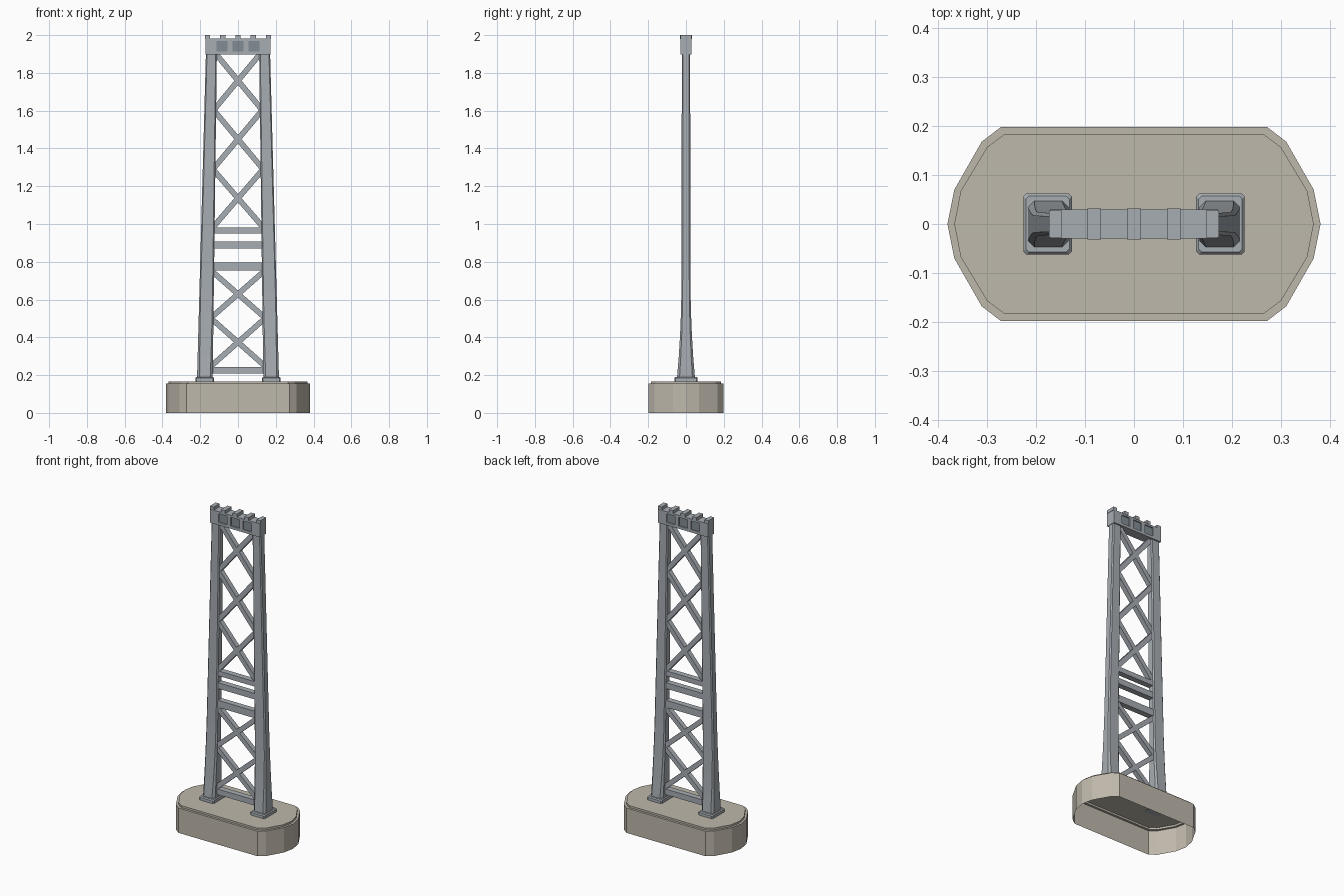
import bpy, bmesh, math
from mathutils import Matrix

if "Cube" in bpy.data.objects:
    bpy.data.objects.remove(bpy.data.objects["Cube"])


def material(name, rgb):
    m = bpy.data.materials.new(name)
    m.diffuse_color = (*rgb, 1)
    m.use_nodes = True
    m.node_tree.nodes["Principled BSDF"].inputs["Base Color"].default_value = m.diffuse_color
    return m


STONE = material("stone", (0.52, 0.48, 0.41))
STEEL = material("steel", (0.39, 0.42, 0.45))
DARK = material("dark_steel", (0.22, 0.26, 0.30))


def finish(bm, name, mat):
    bmesh.ops.recalc_face_normals(bm, faces=bm.faces)
    me = bpy.data.meshes.new(name)
    bm.to_mesh(me)
    bm.free()
    me.materials.append(mat)
    ob = bpy.data.objects.new(name, me)
    bpy.context.collection.objects.link(ob)
    return ob


def loft(name, rings, mat, bottom=True):
    """Skin a stack of equal-length rings and cap the ends."""
    bm = bmesh.new()
    vs = [[bm.verts.new(p) for p in r] for r in rings]
    n = len(vs[0])
    for a, b in zip(vs, vs[1:]):
        for i in range(n):
            j = (i + 1) % n
            bm.faces.new((a[i], a[j], b[j], b[i]))
    bm.faces.new(vs[-1])
    if bottom:
        bm.faces.new(vs[0][::-1])
    return finish(bm, name, mat)


def box(name, x0, x1, y, z0, z1, mat=STEEL):
    """Box symmetric in y."""
    bm = bmesh.new()
    bmesh.ops.create_cube(bm, size=1, matrix=Matrix.Translation(((x0 + x1) / 2, 0, (z0 + z1) / 2))
                          @ Matrix.Diagonal((x1 - x0, 2 * y, z1 - z0, 1)))
    return finish(bm, name, mat)


def bar(name, a, b, width, y):
    """Flat bar in the xz plane from a to b."""
    dx, dz = b[0] - a[0], b[1] - a[1]
    bm = bmesh.new()
    bmesh.ops.create_cube(bm, size=1, matrix=Matrix.Translation(((a[0] + b[0]) / 2, 0, (a[1] + b[1]) / 2))
                          @ Matrix.Rotation(-math.atan2(dz, dx), 4, 'Y')
                          @ Matrix.Diagonal((math.hypot(dx, dz), 2 * y, width, 1)))
    return finish(bm, name, STEEL)


def octagon(x0, x1, y, c, z):
    """Rectangle with cut corners."""
    return [(x0 + c, -y, z), (x1 - c, -y, z), (x1, -y + c, z), (x1, y - c, z),
            (x1 - c, y, z), (x0 + c, y, z), (x0, y - c, z), (x0, -y + c, z)]


# Pier: faceted oval, open underneath, with a slightly inset top slab
def oval(quarter, z):
    right = [(x, -y) for x, y in quarter] + [(x, y) for x, y in quarter[-2::-1]]
    return [(x, y, z) for x, y in right] + [(-x, -y, z) for x, y in right]


outer = [(0.272, 0.198), (0.311, 0.168), (0.367, 0.07), (0.381, 0)]
inner = [(0.264, 0.184), (0.300, 0.157), (0.354, 0.067), (0.367, 0)]
loft("pier", [oval(outer, 0), oval(outer, 0.155), oval(inner, 0.155), oval(inner, 0.167)],
     STONE, bottom=False)


# Legs lean inwards, flaring in depth towards the foot
def leg_x(z):
    t = (z - 0.18) / 1.72
    return 0.134 - 0.022 * t, 0.217 - 0.047 * t


leg_profile = [(0.18, 0.048), (0.30, 0.038), (0.42, 0.031), (0.52, 0.027), (0.64, 0.024), (1.90, 0.022)]
for s, side in ((-1, "left"), (1, "right")):
    rings = []
    for z, y in leg_profile:
        a, b = sorted(s * v for v in leg_x(z))
        rings.append(octagon(a, b, y, y * 0.28, z))
    loft(side + "_leg", rings, STEEL)
    a, b = sorted((s * 0.127, s * 0.226))
    loft(side + "_foot", [octagon(a, b, 0.062, 0.006, 0.165),
                          octagon(a, b, 0.062, 0.006, 0.184),
                          octagon(a + 0.005, b - 0.005, 0.057, 0.006, 0.19)], STEEL)

# Horizontal struts
for z0, z1 in ((0.208, 0.243), (0.753, 0.797), (0.870, 0.907), (0.950, 0.981)):
    x = leg_x((z0 + z1) / 2)[0] + 0.008
    box("strut", -x, x, 0.018, z0, z1)

# Crossed braces, panel by panel
for levels in ((0.243, 0.502, 0.753), (0.978, 1.29, 1.603, 1.91)):
    for z0, z1 in zip(levels, levels[1:]):
        lo, hi = leg_x(z0)[0] + 0.008, leg_x(z1)[0] + 0.008
        for s in (-1, 1):
            bar("cross_brace", (-s * lo, z0 + 0.006), (s * hi, z1 - 0.006), 0.029, 0.015)

# Portal head: rails and posts framing three recessed panels
box("head_bottom_rail", -0.172, 0.172, 0.030, 1.897, 1.914)
box("head_top_rail", -0.172, 0.172, 0.030, 1.968, 1.981)
for s in (-1, 1):
    a, b = sorted((s * 0.115, s * 0.172))
    box("head_end_post", a, b, 0.030, 1.914, 1.968)
    a, b = sorted((s * 0.030, s * 0.055))
    box("head_post", a, b, 0.030, 1.914, 1.968)
for x in (-0.085, 0, 0.085):
    box("head_panel", x - 0.031, x + 0.031, 0.023, 1.913, 1.969, DARK)

# Raised blocks along the top
for x in (-0.081, 0, 0.081):
    box("top_block", x - 0.014, x + 0.014, 0.032, 1.979, 2.0)
for s in (-1, 1):
    a, b = sorted((s * 0.147, s * 0.174))
    box("end_block", a, b, 0.028, 1.979, 2.0)
